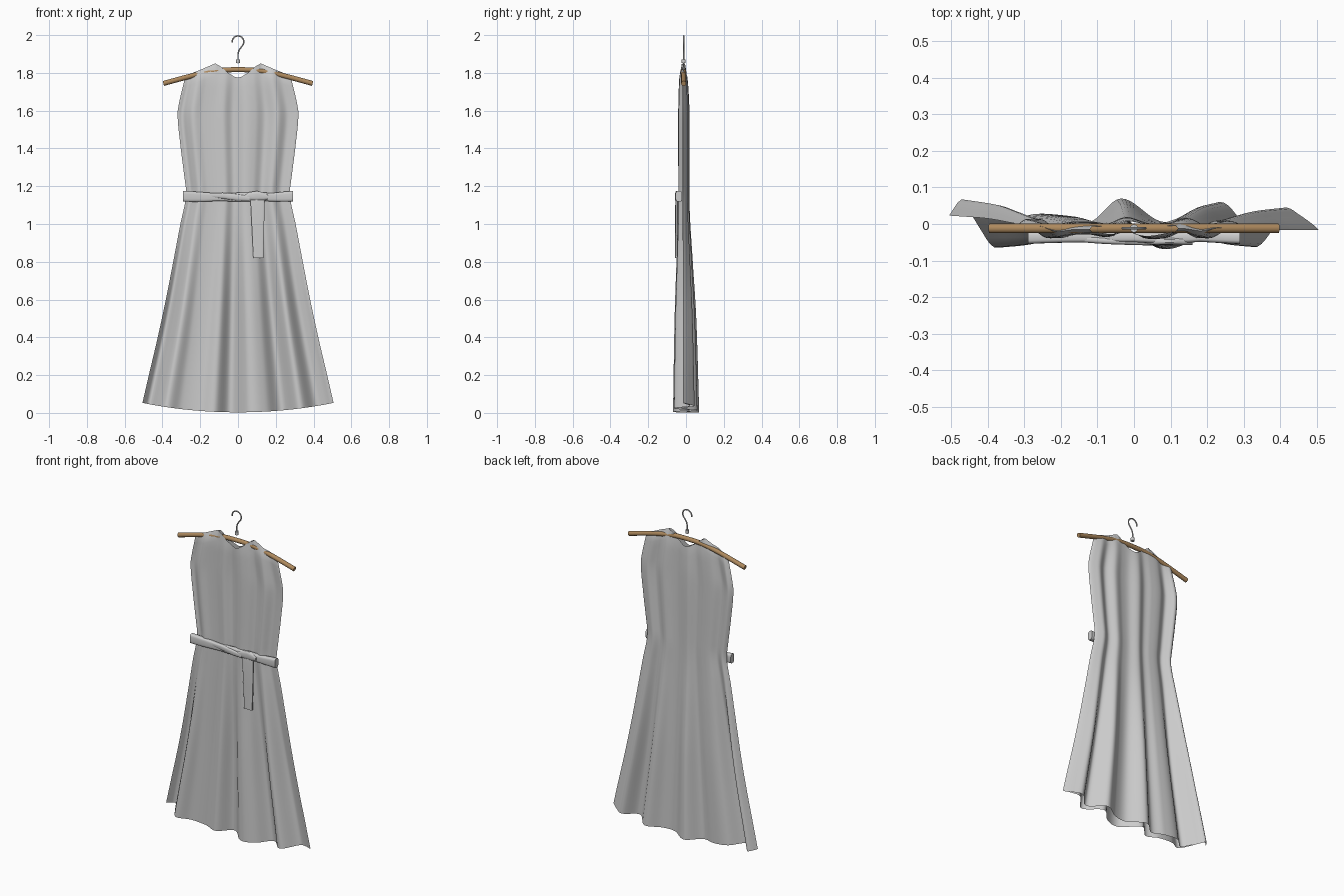
import bpy, bmesh, math
from mathutils import Vector as V

if "Cube" in bpy.data.objects:
    bpy.data.objects.remove(bpy.data.objects["Cube"])


def curve_at(pts, x):
    """Smooth cubic interpolation through (x, y) points."""
    x = max(pts[0][0], min(pts[-1][0], x))
    i = 0
    while i < len(pts) - 2 and x > pts[i + 1][0]:
        i += 1

    def slope(k):
        a, b = pts[max(k - 1, 0)], pts[min(k + 1, len(pts) - 1)]
        return (b[1] - a[1]) / (b[0] - a[0])
    (x0, y0), (x1, y1) = pts[i], pts[i + 1]
    h = x1 - x0
    t = (x - x0) / h
    return ((2*t**3 - 3*t*t + 1) * y0 + (t**3 - 2*t*t + t) * h * slope(i)
            + (3*t*t - 2*t**3) * y1 + (t**3 - t*t) * h * slope(i + 1))


def linear(pts, x):
    for (x0, y0), (x1, y1) in zip(pts, pts[1:]):
        if x <= x1:
            return y0 + (y1 - y0) * (x - x0) / (x1 - x0)
    return pts[-1][1]


def finish(name, bm, mat=None, angle=40):
    bmesh.ops.recalc_face_normals(bm, faces=bm.faces)
    me = bpy.data.meshes.new(name)
    bm.to_mesh(me)
    bm.free()
    ob = bpy.data.objects.new(name, me)
    bpy.context.collection.objects.link(ob)
    if mat:
        me.materials.append(mat)
    bpy.ops.object.select_all(action='DESELECT')
    ob.select_set(True)
    bpy.context.view_layer.objects.active = ob
    bpy.ops.object.shade_smooth_by_angle(angle=math.radians(angle))
    return ob


def loft(name, sections, n=16, power=1.0, mat=None):
    """Skin over rings given as (centre, axis a, axis b); power < 1 squares them."""
    bm = bmesh.new()
    rings = []
    for c, a, b in sections:
        ring = []
        for k in range(n):
            w = 2 * math.pi * (k + 0.5) / n
            ca, sa = math.cos(w), math.sin(w)
            ring.append(bm.verts.new(V(c) + V(a) * math.copysign(abs(ca)**power, ca)
                                     + V(b) * math.copysign(abs(sa)**power, sa)))
        rings.append(ring)
    for r, s in zip(rings, rings[1:]):
        for k in range(n):
            bm.faces.new((r[k], r[(k+1) % n], s[(k+1) % n], s[k]))
    bm.faces.new(rings[0])
    bm.faces.new(rings[-1])
    return finish(name, bm, mat)


def tube(name, pts, r, n=12, mat=None):
    """Round bar along points in the xz plane."""
    secs = []
    for i, p in enumerate(pts):
        d = (V(pts[min(i+1, len(pts)-1)]) - V(pts[max(i-1, 0)])).normalized()
        secs.append((p, V((0, r, 0)), d.cross(V((0, 1, 0))) * r))
    return loft(name, secs, n, 1.0, mat)


# Dress profiles: half width, fold strength, top edge and hem folds
WIDTH = [(0, .518), (.2, .472), (.4, .425), (.6, .382), (.8, .343), (1, .305),
         (1.15, .275), (1.25, .284), (1.4, .303), (1.58, .32), (1.66, .308), (1.785, .28), (1.86, .28)]
FOLD = [(0, 1), (.5, .78), (.8, .52), (1.1, .28), (1.6, .27), (1.8, .12), (1.86, .05)]
TOP = [(0, 1.775), (.07, 1.78), (.2, 1.803), (.35, 1.838), (.432, 1.85), (.7, 1.818), (1, 1.785)]
FRONT = [(-.51, .022), (-.47, .06), (-.43, 0), (-.38, -.065), (-.3, -.028), (-.2, -.022),
         (-.12, -.045), (-.04, .025), (.06, -.064), (.15, -.05), (.23, .018), (.33, -.064),
         (.41, .02), (.46, .01), (.51, -.02)]
BACK = [(-.51, .026), (-.47, .07), (-.43, .015), (-.38, -.045), (-.3, .02), (-.2, .025),
        (-.12, .005), (-.035, .07), (.07, .008), (.15, .015), (.24, .06), (.33, -.025),
        (.41, .045), (.46, .022), (.51, -.014)]
NU, NV = 88, 56


def cloth_y(u, z, side):
    t = curve_at(FOLD, z)
    thick = .015 * math.sqrt(max(0, 1 - u**4)) * max(.5, min(1, (1.9 - z) / .14))
    return (1 - t) * (-.016 + side * thick) + t * curve_at(BACK if side > 0 else FRONT, u * .51)


# Dress: front and back layers joined along sides and shoulders, open at hem and neck
bm = bmesh.new()
for side in (-1, 1):
    grid = []
    for j in range(NV + 1):
        row = []
        for i in range(NU + 1):
            u = 2 * i / NU - 1
            top, hem = linear(TOP, abs(u)), .003 + .05 * u * u
            z = hem + (top - hem) * j / NV
            y = cloth_y(u, z, side)
            if abs(u) > .999 or (j == NV and abs(u) > .43):
                y = (cloth_y(u, z, 1) + cloth_y(u, z, -1)) / 2
            row.append(bm.verts.new((u * curve_at(WIDTH, z), y, z)))
        grid.append(row)
    for a, b in zip(grid, grid[1:]):
        for i in range(NU):
            bm.faces.new((a[i], a[i+1], b[i+1], b[i]))
bmesh.ops.remove_doubles(bm, verts=bm.verts, dist=1e-5)
finish("dress", bm, angle=80)

# Belt across the front, pinched and partly sunk into the folds
belt = [(-.29, -.038, 1.147, .017, .028), (-.25, -.037, 1.145, .016, .028),
        (-.18, -.036, 1.143, .015, .025), (-.1, -.037, 1.142, .013, .02),
        (.0, -.036, 1.142, .014, .024), (.1, -.04, 1.145, .015, .024),
        (.18, -.034, 1.142, .015, .022), (.25, -.037, 1.145, .016, .027), (.29, -.038, 1.147, .017, .028)]
loft("belt", [((x, y, z), (0, hy, 0), (0, 0, hz)) for x, y, z, hy, hz in belt], 16, .5)

# Slanted overlap of the tie, and its knot
loft("belt_wrap", [((x, y, z), (0, .009, 0), (0, 0, h)) for x, y, z, h in
                   [(-.16, -.04, 1.153, .01), (-.08, -.046, 1.15, .016),
                    (0, -.049, 1.14, .017), (.06, -.05, 1.135, .013)]], 12, .7)
loft("belt_knot", [((x, -.047, z), (0, .011, 0), (0, 0, h)) for x, z, h in
                   [(.03, 1.14, .008), (.06, 1.147, .022), (.1, 1.149, .026),
                    (.135, 1.146, .022), (.16, 1.142, .01)]], 12, .7)

# Hanging tie end
loft("belt_tail", [((x, y, z), (h, 0, 0), (0, .007, 0)) for x, y, z, h in
                   [(.103, -.047, 1.135, .036), (.104, -.05, 1.1, .037),
                    (.106, -.05, .96, .032), (.108, -.052, .82, .027)]], 16, .35)

# Wooden hanger bar
wood = bpy.data.materials.new("wood")
wood.diffuse_color = (.42, .25, .11, 1)
wood.use_nodes = True
wood.node_tree.nodes["Principled BSDF"].inputs["Base Color"].default_value = wood.diffuse_color
BAR = [(0, 1.817), (.08, 1.815), (.16, 1.803), (.25, 1.783), (.395, 1.744)]
tube("hanger_bar", [(x, -.012, curve_at(BAR, abs(x))) for x in [-.395 + .79 * i / 32 for i in range(33)]],
     .0135, 16, wood)

# Wire hook with its collar
arc = [(.031 * math.cos(math.radians(a)), -.012, 1.965 + .031 * math.sin(math.radians(a)))
       for a in range(190, -31, -20)]
tube("hook", arc + [(.016, -.012, 1.935), (.005, -.012, 1.92), (0, -.012, 1.9), (0, -.012, 1.85)], .004, 8)
loft("hook_collar", [((0, -.012, z), (.011, 0, 0), (0, .011, 0)) for z in (1.852, 1.872)], 12)
